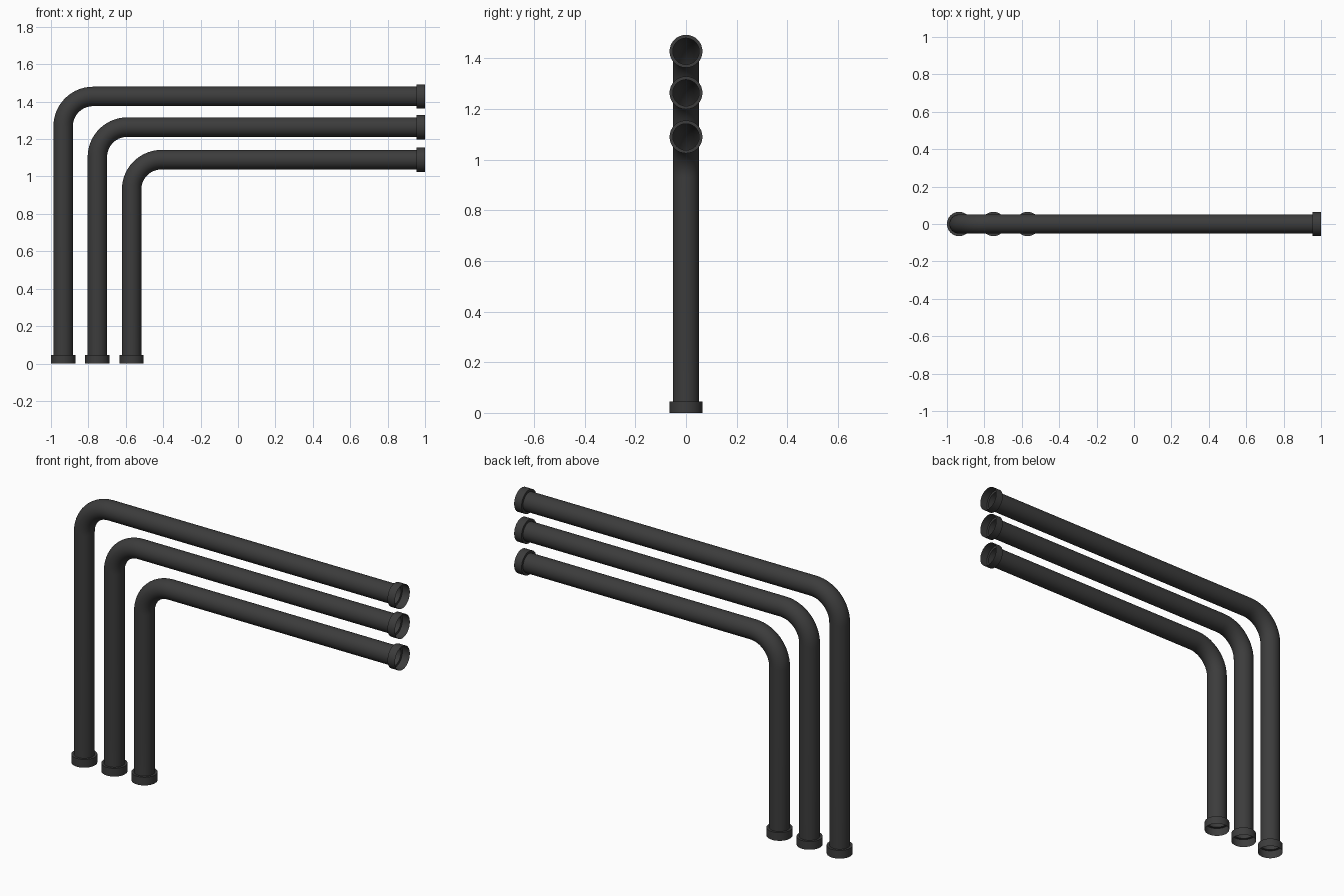
import bpy, bmesh
from math import sin, cos, pi
from mathutils import Vector

if "Cube" in bpy.data.objects:
    bpy.data.objects.remove(bpy.data.objects["Cube"])

SIDES = 32
PIPE_R, COLLAR_R, COLLAR_LEN = 0.052, 0.065, 0.045
BEND_R, BEND_STEPS = 0.16, 14
END_X = 1.0

mat = bpy.data.materials.new("dark_metal")
mat.diffuse_color = (0.045, 0.045, 0.045, 1)
mat.use_nodes = True
mat.node_tree.nodes["Principled BSDF"].inputs["Base Color"].default_value = mat.diffuse_color


def make_pipe(name, x, z):
    """Open pipe rising at x, bending to run along +x at height z, flared collar at each end."""
    # Stations: x, z, tilt of the path (0 = up, pi/2 = along +x), radius
    stations = [(x, 0, 0, COLLAR_R), (x, COLLAR_LEN, 0, COLLAR_R), (x, COLLAR_LEN, 0, PIPE_R)]
    for i in range(BEND_STEPS + 1):
        a = pi / 2 * i / BEND_STEPS
        stations.append((x + BEND_R * (1 - cos(a)), z - BEND_R * (1 - sin(a)), a, PIPE_R))
    stations += [(END_X - COLLAR_LEN, z, pi / 2, PIPE_R),
                 (END_X - COLLAR_LEN, z, pi / 2, COLLAR_R),
                 (END_X, z, pi / 2, COLLAR_R)]

    # Sweep a circle through the stations
    bm = bmesh.new()
    rings = []
    for px, pz, a, r in stations:
        side = Vector((cos(a), 0, -sin(a)))
        rings.append([bm.verts.new(Vector((px, 0, pz))
                                   + side * (r * cos(2 * pi * k / SIDES))
                                   + Vector((0, r * sin(2 * pi * k / SIDES), 0)))
                      for k in range(SIDES)])
    for lo, hi in zip(rings, rings[1:]):
        for k in range(SIDES):
            n = (k + 1) % SIDES
            bm.faces.new((lo[k], lo[n], hi[n], hi[k]))

    mesh = bpy.data.meshes.new(name)
    bm.to_mesh(mesh)
    bm.free()
    mesh.materials.append(mat)
    obj = bpy.data.objects.new(name, mesh)
    bpy.context.collection.objects.link(obj)
    bpy.ops.object.select_all(action='DESELECT')
    obj.select_set(True)
    bpy.context.view_layer.objects.active = obj
    bpy.ops.object.shade_smooth_by_angle()


# Three nested pipes
make_pipe("outer_pipe", -0.935, 1.428)
make_pipe("middle_pipe", -0.752, 1.264)
make_pipe("inner_pipe", -0.569, 1.09)
